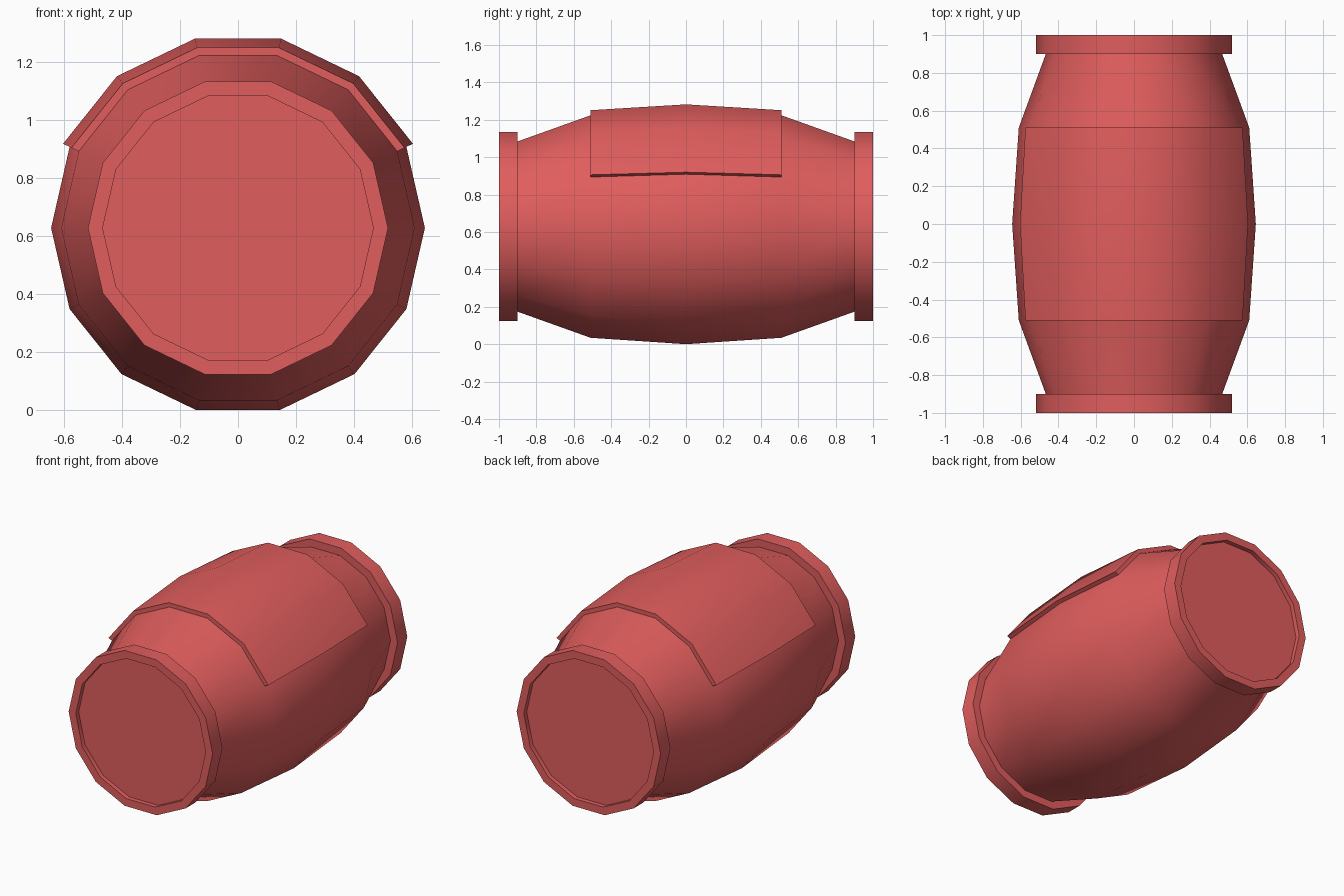
import bpy, bmesh
from math import sin, cos, pi, radians

if "Cube" in bpy.data.objects:
    bpy.data.objects.remove(bpy.data.objects["Cube"])

SIDES = 14
STEP = 2 * pi / SIDES
AXIS_Z = 0.645 * sin(3 * STEP)   # flat side rests on the floor

red = bpy.data.materials.new("red_paint")
red.diffuse_color = (0.75, 0.11, 0.11, 1)
red.use_nodes = True
red.node_tree.nodes["Principled BSDF"].inputs["Base Color"].default_value = red.diffuse_color


def section(bm, y, r, first=0, count=SIDES):
    return [bm.verts.new((r * cos(i * STEP), y, AXIS_Z + r * sin(i * STEP)))
            for i in range(first, first + count)]


def bridge(bm, a, b, closed=True):
    n = len(a)
    for i in range(n if closed else n - 1):
        j = (i + 1) % n
        bm.faces.new((a[i], b[i], b[j], a[j]))


def finish(bm, name, flip=False):
    bmesh.ops.recalc_face_normals(bm, faces=bm.faces)
    if flip:
        bmesh.ops.reverse_faces(bm, faces=bm.faces)
    me = bpy.data.meshes.new(name)
    bm.to_mesh(me)
    bm.free()
    ob = bpy.data.objects.new(name, me)
    bpy.context.collection.objects.link(ob)
    me.materials.append(red)
    bpy.ops.object.select_all(action='DESELECT')
    ob.select_set(True)
    bpy.context.view_layer.objects.active = ob
    bpy.ops.object.shade_smooth_by_angle(angle=radians(30))
    return ob


# Bulging barrel body with its two end heads set just inside the rims
bm = bmesh.new()
profile = [(-0.97, 0.467), (-0.9, 0.467), (-0.51, 0.61), (0, 0.645),
           (0.51, 0.61), (0.9, 0.467), (0.97, 0.467)]
rings = [section(bm, y, r) for y, r in profile]
for a, b in zip(rings, rings[1:]):
    bridge(bm, a, b)
bm.faces.new(rings[0])
bm.faces.new(rings[-1])
finish(bm, "barrel_body")

# Raised rim rings at both ends
for name, s in (("front_rim", -1), ("back_rim", 1)):
    bm = bmesh.new()
    loop = [section(bm, s * y, r) for y, r in
            [(0.9, 0.467), (0.9, 0.518), (1.0, 0.518), (1.0, 0.467)]]
    for i in range(4):
        bridge(bm, loop[i], loop[(i + 1) % 4])
    finish(bm, name)

# Curved cover plate wrapped over the top of the body
bm = bmesh.new()
stations = [(-0.51, 0.61, 0.638), (0, 0.645, 0.67), (0.51, 0.61, 0.638)]
inner = [section(bm, y, r, 1, 6) for y, r, _ in stations]
outer = [section(bm, y, r, 1, 6) for y, _, r in stations]
for k in range(2):
    bridge(bm, outer[k], outer[k + 1], False)
    bridge(bm, inner[k], inner[k + 1], False)
    for e in (0, -1):
        bm.faces.new((inner[k][e], inner[k + 1][e], outer[k + 1][e], outer[k][e]))
for k in (0, -1):
    bridge(bm, inner[k], outer[k], False)
finish(bm, "top_plate")
